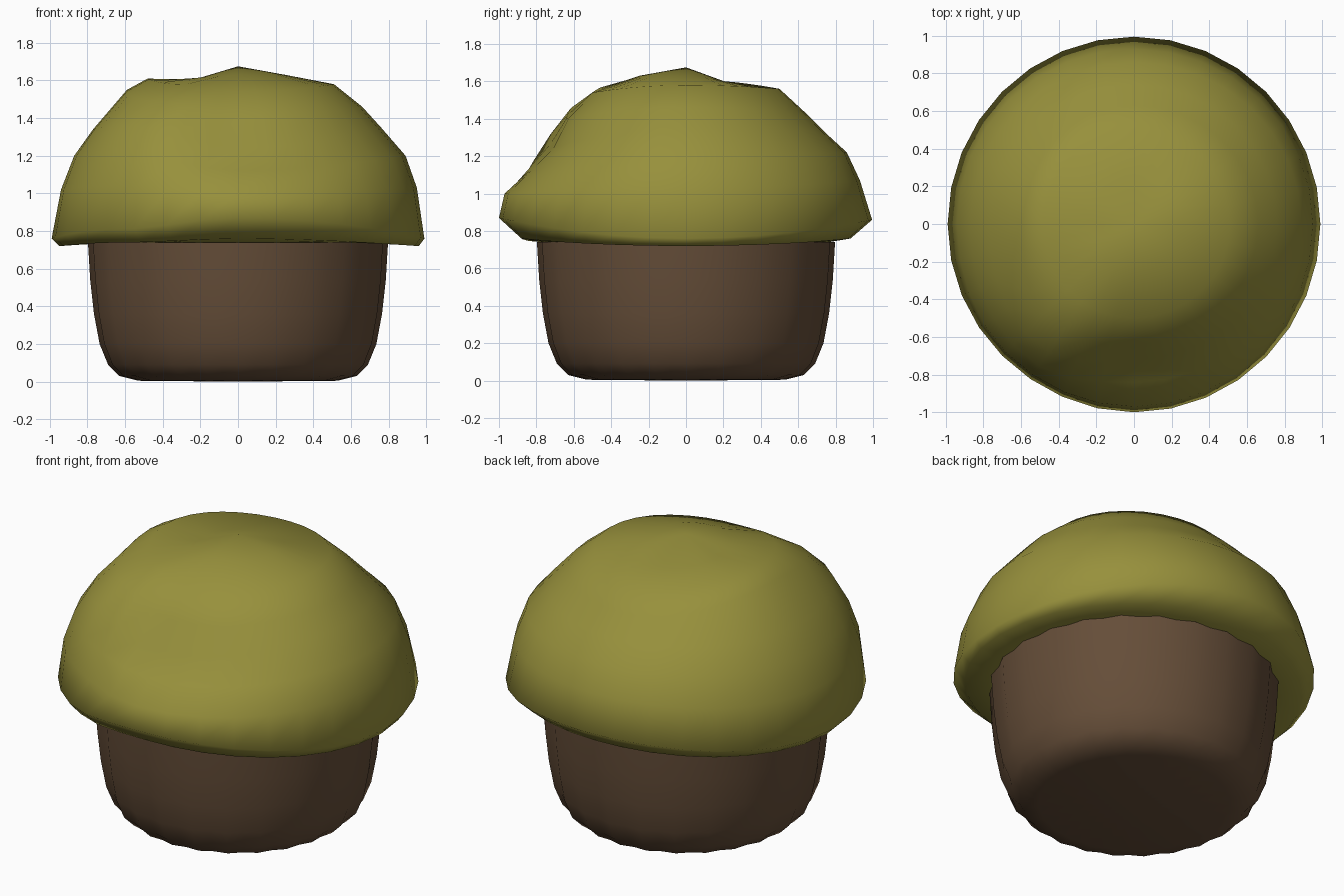
import bpy, math

if "Cube" in bpy.data.objects:
    bpy.data.objects.remove(bpy.data.objects["Cube"])

def material(name, rgb):
    m = bpy.data.materials.new(name)
    m.diffuse_color = (*rgb, 1)
    m.use_nodes = True
    m.node_tree.nodes["Principled BSDF"].inputs["Base Color"].default_value = m.diffuse_color
    return m

def lathe(name, rings, cap, cap_first, mat):
    """Skin a list of vertex rings, closing one end with a fan to the cap point."""
    n = len(rings[0])
    verts = [v for ring in rings for v in ring] + [cap]
    tip = len(verts) - 1
    faces = []
    for k in range(len(rings) - 1):
        for i in range(n):
            j = (i + 1) % n
            faces.append((k * n + i, k * n + j, (k + 1) * n + j, (k + 1) * n + i))
    last = (len(rings) - 1) * n
    for i in range(n):
        j = (i + 1) % n
        faces.append((j, i, tip) if cap_first else (last + i, last + j, tip))
    me = bpy.data.meshes.new(name)
    me.from_pydata(verts, [], faces)
    me.polygons.foreach_set("use_smooth", [True] * len(faces))
    me.materials.append(mat)
    ob = bpy.data.objects.new(name, me)
    bpy.context.collection.objects.link(ob)
    return ob

# Pleated paper cup
PLEATS = 24
cup_profile = [(0.53, 0.005), (0.63, 0.03), (0.69, 0.09), (0.735, 0.2),
               (0.765, 0.36), (0.785, 0.54), (0.797, 0.74)]
rings = []
for r, z in cup_profile:
    ring = []
    for i in range(PLEATS * 2):
        a = math.tau * i / (PLEATS * 2)
        rr = r * (1.0 if i % 2 == 0 else 0.975)
        ring.append((rr * math.cos(a), rr * math.sin(a), z))
    rings.append(ring)
lathe("paper_cup", rings, (0, 0, 0), True, material("brown_paper", (0.13, 0.075, 0.04)))

# Lumpy muffin top: (radius, height) profiles by compass angle, blended between
profiles = {
    0: [(.76, .74), (.96, .72), (.99, .76), (.95, 1.03), (.89, 1.2), (.76, 1.35), (.66, 1.46), (.51, 1.58), (.25, 1.63)],
    90: [(.76, .74), (.88, .76), (.995, .86), (.93, 1.07), (.86, 1.22), (.74, 1.33), (.63, 1.44), (.5, 1.56), (.26, 1.58)],
    180: [(.76, .74), (.95, .72), (.99, .76), (.94, 1.02), (.87, 1.2), (.77, 1.34), (.59, 1.55), (.48, 1.61), (.22, 1.6)],
    232: [(.76, .74), (.93, .74), (.99, .81), (.965, 1.04), (.91, 1.2), (.82, 1.36), (.68, 1.49), (.5, 1.58), (.25, 1.62)],
    270: [(.76, .74), (.88, .76), (1.0, .87), (.97, 1.0), (.84, 1.12), (.72, 1.24), (.64, 1.4), (.5, 1.54), (.25, 1.63)],
}
angles = sorted(profiles) + [360]

def blended(deg, k):
    for a0, a1 in zip(angles, angles[1:]):
        if a0 <= deg < a1:
            t = (1 - math.cos(math.pi * (deg - a0) / (a1 - a0))) / 2
            p, q = profiles[a0][k], profiles[a1 % 360][k]
            return p[0] + (q[0] - p[0]) * t, p[1] + (q[1] - p[1]) * t

SIDES = 32
rings = []
for k in range(9):
    ring = []
    for i in range(SIDES):
        deg = 360 * i / SIDES
        a = math.radians(deg)
        r, z = blended(deg, k)
        ring.append((r * math.cos(a), r * math.sin(a), z))
    rings.append(ring)
lathe("muffin_top", rings, (0, 0, 1.675), False, material("olive_cake", (0.31, 0.28, 0.045)))
